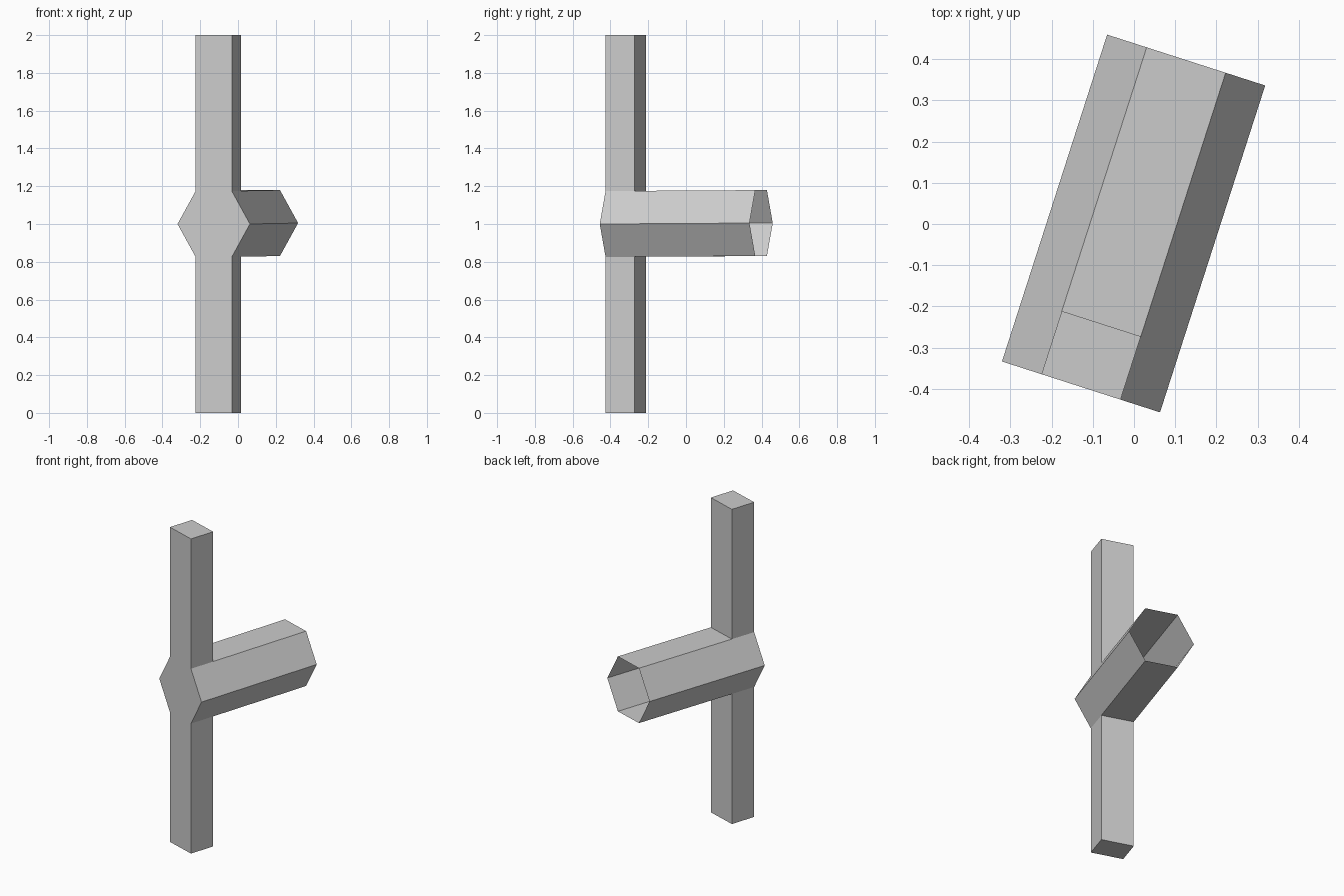
import bpy, bmesh
from math import cos, sin, pi
from mathutils import Vector

if "Cube" in bpy.data.objects:
    bpy.data.objects.remove(bpy.data.objects["Cube"])

RADIUS = 0.2013
FRONT = Vector((-0.1285, -0.395, 1.0))      # centre of the closed front end
BACK = Vector((0.1265, 0.3975, 1.005))      # centre of the open back end
axis = BACK - FRONT
side = Vector((axis.y, -axis.x, 0)).normalized()
up = Vector((0, 0, 1))
POST_DEPTH = 0.161

bm = bmesh.new()


def hex_ring(centre):
    return [bm.verts.new(centre + side * RADIUS * cos(i * pi / 3) + up * RADIUS * sin(i * pi / 3))
            for i in range(6)]


# Hexagonal tube, closed at the front and open at the back
rings = [hex_ring(FRONT + axis * t) for t in (0, POST_DEPTH / axis.length, 1)]
bm.faces.new(rings[0])
post_roots = []
for r, (a, b) in enumerate(zip(rings, rings[1:])):
    for i in range(6):
        j = (i + 1) % 6
        face = bm.faces.new((a[i], b[i], b[j], a[j]))
        if r == 0 and i in (1, 4):
            post_roots.append(face)

# Square post: the front top and bottom panels drawn out up and down
for face, z in zip(post_roots, (2.0, 0.0)):
    end = bmesh.ops.extrude_face_region(bm, geom=[face])["geom"]
    for v in end:
        if isinstance(v, bmesh.types.BMVert):
            v.co.z = z
    if face.is_valid:
        bmesh.ops.delete(bm, geom=[face], context='FACES_ONLY')

bmesh.ops.recalc_face_normals(bm, faces=bm.faces[:])
mesh = bpy.data.meshes.new("post_with_hex_tube")
bm.to_mesh(mesh)
bm.free()
obj = bpy.data.objects.new("post_with_hex_tube", mesh)
bpy.context.collection.objects.link(obj)
